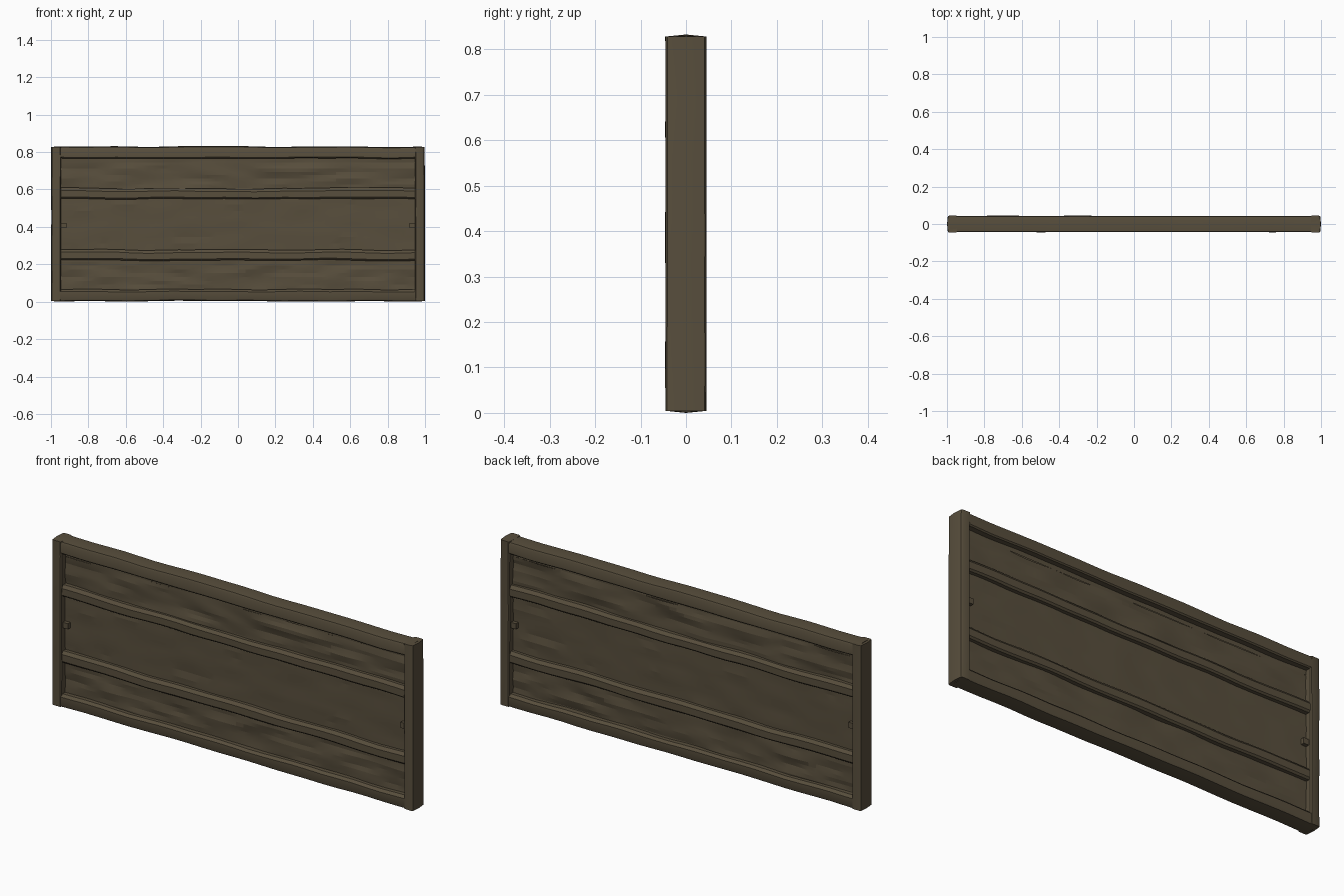
import bpy, bmesh, math
from mathutils import Vector, noise

if "Cube" in bpy.data.objects:
    bpy.data.objects.remove(bpy.data.objects["Cube"])

wood = bpy.data.materials.new("dark_brown_wood")
wood.diffuse_color = (0.098, 0.077, 0.046, 1)
wood.use_nodes = True
wood.node_tree.nodes["Principled BSDF"].inputs["Base Color"].default_value = wood.diffuse_color


def finish(name, bm, angle=30):
    bmesh.ops.recalc_face_normals(bm, faces=bm.faces[:])
    me = bpy.data.meshes.new(name)
    bm.to_mesh(me)
    bm.free()
    ob = bpy.data.objects.new(name, me)
    bpy.context.collection.objects.link(ob)
    me.materials.append(wood)
    bpy.ops.object.select_all(action='DESELECT')
    ob.select_set(True)
    bpy.context.view_layer.objects.active = ob
    bpy.ops.object.shade_smooth_by_angle(angle=math.radians(angle))
    return ob


def beam(name, profile, start, end, centre, vertical=False, steps=24, wobble=0.005, seed=0.0):
    """Sweep a (depth, width) profile along x or z, with hand-hewn waviness."""
    bm = bmesh.new()
    rings = []
    for i in range(steps + 1):
        t = start + (end - start) * i / steps
        ring = []
        for k, (d, w) in enumerate(profile):
            n = noise.noise(Vector((t * 4.3, w * 9 + seed, seed * 1.7)))
            m = noise.noise(Vector((t * 5.1, k * 0.3 + seed, 7.3)))
            across = centre + w + wobble * n
            depth = d * (1 + 0.035 * m)
            ring.append(bm.verts.new((across, depth, t) if vertical else (t, depth, across)))
        rings.append(ring)
    count = len(profile)
    for a, b in zip(rings, rings[1:]):
        for k in range(count):
            j = (k + 1) % count
            bm.faces.new((a[k], a[j], b[j], b[k]))
    bm.faces.new(rings[0])
    bm.faces.new(rings[-1])
    return finish(name, bm)


def worn_profile(depth, low, high, low_cut, high_cut):
    """Flat front and back, with sloping worn edges (cut = (depth, width))."""
    half = [(depth - low_cut[0], low), (depth, low + low_cut[1]),
            (depth, high - high_cut[1]), (depth - high_cut[0], high)]
    return half + [(-d, w) for d, w in reversed(half)]


def panel(name, z0, z1, amp, seed):
    """Thin board whose front and back are roughly hewn."""
    bm = bmesh.new()
    nx, nz = 48, 10
    for side in (-1, 1):
        grid = []
        for i in range(nx + 1):
            x = -0.965 + 1.93 * i / nx
            row = []
            for j in range(nz + 1):
                z = z0 + (z1 - z0) * j / nz
                n = noise.noise(Vector((x * 5, z * 22, seed + side * 3)))
                row.append(bm.verts.new((x, side * (0.012 + amp * n), z)))
            grid.append(row)
        for i in range(nx):
            for j in range(nz):
                bm.faces.new((grid[i][j], grid[i + 1][j], grid[i + 1][j + 1], grid[i][j + 1]))
    return finish(name, bm, 8)


# Outer top and bottom rails, crowned on the outside
top = worn_profile(0.0435, -0.032, 0.028, (0.006, 0.006), (0.004, 0.008))
top.insert(4, (0, 0.032))
beam("top_rail", top, -0.985, 0.985, 0.798, wobble=0.005, seed=1.2)
bottom = worn_profile(0.0435, -0.028, 0.032, (0.004, 0.008), (0.012, 0.012))
bottom.append((0, -0.032))
beam("bottom_rail", bottom, -0.985, 0.985, 0.034, wobble=0.006, seed=4.7)

# Inner rails
for name, z, seed in (("upper_inner_rail", 0.579, 8.1), ("lower_inner_rail", 0.250, 11.6)):
    beam(name, worn_profile(0.039, -0.029, 0.027, (0.008, 0.008), (0.012, 0.015)),
         -0.96, 0.96, z, wobble=0.007, seed=seed)

# Upright end posts with a ridged outer face
for name, s in (("left_post", -1), ("right_post", 1)):
    prof = worn_profile(0.045, -0.027, 0.022, (0.006, 0.005), (0.004, 0.008))
    prof.insert(4, (0, 0.026))
    prof = [(d, s * w) for d, w in prof]
    beam(name, prof, 0.004, 0.828, s * 0.973, True, 12, 0.002, 15 + s)

# Three boards filling the frame
panel("upper_board", 0.745, 0.575, 0.010, 2.0)
panel("upper_board_edge", 0.785, 0.745, 0.004, 2.5)
panel("middle_board", 0.24, 0.59, 0.005, 9.0)
panel("lower_board", 0.05, 0.255, 0.010, 17.0)

# Small square pegs beside the posts
for name, s in (("left_peg", -1), ("right_peg", 1)):
    bm = bmesh.new()
    bmesh.ops.create_cube(bm, size=1)
    bmesh.ops.scale(bm, vec=(0.034, 0.06, 0.028), verts=bm.verts[:])
    bmesh.ops.translate(bm, vec=(s * 0.935, 0, 0.408), verts=bm.verts[:])
    finish(name, bm)
